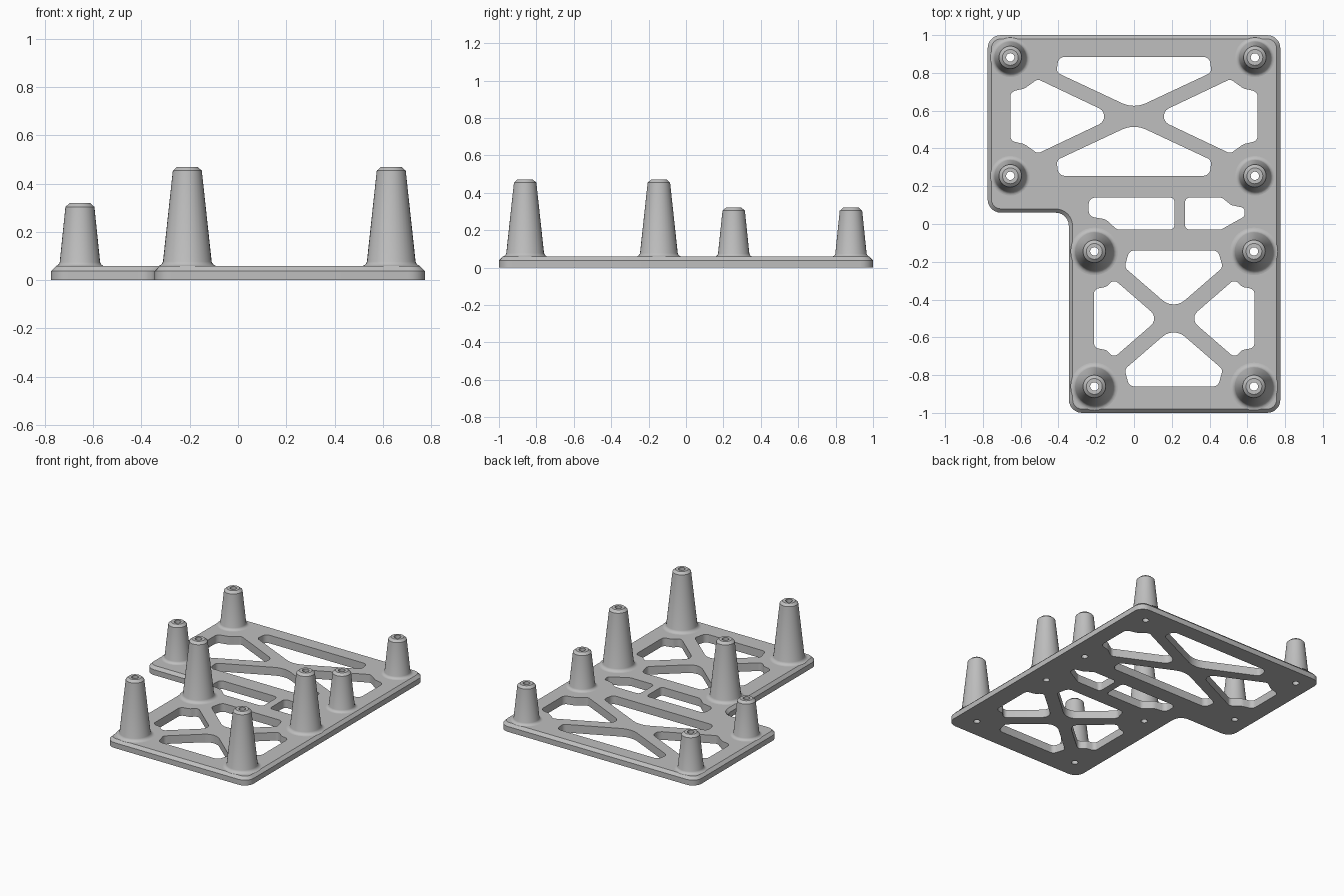
import bpy, bmesh, math
from mathutils import Vector

cube = bpy.data.objects.get("Cube")
if cube:
    bpy.data.objects.remove(cube, do_unlink=True)

TOP = 0.058      # top face of the plate
BORE = 0.022     # screw hole radius

grey = bpy.data.materials.new("plain grey")
grey.use_nodes = True
colour = (0.52, 0.52, 0.52, 1)
grey.diffuse_color = colour
grey.node_tree.nodes["Principled BSDF"].inputs["Base Color"].default_value = colour


def rounded(corners, steps=6):
    """Round each (x, y, radius) corner of a polygon with a tangent arc."""
    out = []
    for i, (x, y, r) in enumerate(corners):
        p = Vector((x, y))
        a = (Vector(corners[i - 1][:2]) - p).normalized()
        b = (Vector(corners[(i + 1) % len(corners)][:2]) - p).normalized()
        half = a.angle(b) / 2
        centre = p + (a + b).normalized() * r / math.sin(half)
        reach = r / math.tan(half)
        start = p + a * reach - centre
        end = p + b * reach - centre
        first = math.atan2(start.y, start.x)
        sweep = math.atan2(start.x * end.y - start.y * end.x, start.dot(end))
        for k in range(steps + 1):
            angle = first + sweep * k / steps
            out.append(centre + r * Vector((math.cos(angle), math.sin(angle))))
    return out


def add_layers(bm, layers):
    """Skin a closed solid through stacked (outline, z) layers."""
    rings = [[bm.verts.new((p.x, p.y, z)) for p in pts] for pts, z in layers]
    n = len(rings[0])
    for low, high in zip(rings, rings[1:]):
        for i in range(n):
            j = (i + 1) % n
            bm.faces.new((low[i], low[j], high[j], high[i]))
    bm.faces.new(rings[0][::-1])
    bm.faces.new(rings[-1])


def make_object(name, bm):
    bmesh.ops.recalc_face_normals(bm, faces=bm.faces)
    mesh = bpy.data.meshes.new(name)
    bm.to_mesh(mesh)
    bm.free()
    mesh.materials.append(grey)
    obj = bpy.data.objects.new(name, mesh)
    bpy.context.collection.objects.link(obj)
    return obj


def smooth(obj):
    bpy.ops.object.select_all(action='DESELECT')
    obj.select_set(True)
    bpy.context.view_layer.objects.active = obj
    bpy.ops.object.shade_smooth_by_angle(angle=math.radians(30))


def outline(d):
    """Stepped plate outline, inset by d."""
    r = 0.07
    return rounded([(-0.775 + d, 1 - d, r - d), (0.775 - d, 1 - d, r - d),
                    (0.775 - d, -1 + d, r - d), (-0.345 + d, -1 + d, r - d),
                    (-0.345 + d, 0.06 + d, r + d), (-0.775 + d, 0.06 + d, r - d)])


def place(shape, cx, cy, sx=1, sy=1):
    return [(cx + sx * x, cy + sy * y, r) for x, y, r in shape]


# Cut-outs around the two crossed braces, relative to each crossing
wide_end = [(-0.40, 0.315, 0.038), (0.40, 0.315, 0.038),
            (0.41, 0.232, 0.03), (0, 0.04, 0.15), (-0.41, 0.232, 0.03)]
wide_side = [(-0.095, 0, 0.047), (-0.51, 0.197, 0.03), (-0.58, 0.147, 0.06),
             (-0.655, 0.13, 0.035), (-0.655, -0.13, 0.035),
             (-0.58, -0.147, 0.06), (-0.51, -0.197, 0.03)]
narrow_end = [(-0.235, 0.36, 0.035), (0.235, 0.36, 0.035),
              (0.26, 0.27, 0.03), (0, 0.045, 0.09), (-0.26, 0.27, 0.03)]
narrow_side = [(-0.08, 0, 0.05), (-0.32, 0.208, 0.03), (-0.36, 0.167, 0.04),
               (-0.425, 0.155, 0.03), (-0.425, -0.155, 0.03),
               (-0.36, -0.167, 0.04), (-0.32, -0.208, 0.03)]
cutouts = []
for s in (1, -1):
    cutouts += [place(wide_end, 0, 0.57, sy=s), place(wide_side, 0, 0.57, sx=s),
                place(narrow_end, 0.21, -0.5, sy=s),
                place(narrow_side, 0.213, -0.5, sx=s)]

# Two slots between the crossed areas
cutouts.append([(-0.24, 0.14, 0.035), (0.215, 0.14, 0.025), (0.215, -0.03, 0.025),
                (-0.09, -0.03, 0.04), (-0.15, 0.025, 0.06), (-0.24, 0.04, 0.035)])
cutouts.append([(0.27, 0.14, 0.025), (0.465, 0.14, 0.04), (0.515, 0.1, 0.04),
                (0.585, 0.085, 0.02), (0.585, 0.04, 0.02), (0.46, -0.03, 0.04),
                (0.27, -0.03, 0.025)])

# Standoff positions
short_spots = [(x, y) for x in (-0.655, 0.64) for y in (0.882, 0.255)]
tall_spots = [(x, y) for x in (-0.21, 0.635) for y in (-0.145, -0.86)]

# Plate with chamfered upper rim
bm = bmesh.new()
add_layers(bm, [(outline(0), 0), (outline(0), 0.038), (outline(0.02), TOP)])
plate = make_object("base_plate", bm)

# Cutter holding every cut-out and screw hole
bm = bmesh.new()
for shape in cutouts:
    pts = rounded(shape)
    add_layers(bm, [(pts, -0.1), (pts, 0.2)])
for x, y in short_spots + tall_spots:
    pts = [Vector((x + BORE * math.cos(k * math.tau / 32),
                   y + BORE * math.sin(k * math.tau / 32))) for k in range(32)]
    add_layers(bm, [(pts, -0.1), (pts, 0.2)])
cutter = make_object("plate_cutter", bm)
cutter.hide_render = True

cut = plate.modifiers.new("cutouts", 'BOOLEAN')
cut.operation = 'DIFFERENCE'
cut.solver = 'EXACT'
cut.object = cutter
bpy.context.view_layer.update()
graph = bpy.context.evaluated_depsgraph_get()
cut_mesh = bpy.data.meshes.new_from_object(plate.evaluated_get(graph))
plate.modifiers.clear()
plate.data = cut_mesh
bpy.data.objects.remove(cutter, do_unlink=True)
smooth(plate)


# Tapered hollow standoff with a filleted foot
def standoff(name, spot, height, base, fillet):
    arc = [(base + fillet * (1 - math.sin(a)), TOP + fillet * (1 - math.cos(a)))
           for a in (k * math.pi / 12 for k in range(6))]
    profile = arc + [(0.06, height - 0.016), (0.042, height),
                     (BORE, height), (BORE, TOP)]
    bm = bmesh.new()
    verts = [bm.verts.new((r, 0, z)) for r, z in profile]
    edges = [bm.edges.new(pair) for pair in zip(verts, verts[1:])]
    bmesh.ops.spin(bm, geom=verts + edges, cent=(0, 0, 0), axis=(0, 0, 1),
                   angle=math.tau, steps=32)
    bmesh.ops.remove_doubles(bm, verts=bm.verts, dist=0.0001)
    # Close the hidden underside so the normals face outward
    foot = [e for e in bm.edges if e.is_boundary]
    bmesh.ops.bridge_loops(bm, edges=foot)
    obj = make_object(name, bm)
    obj.location = (*spot, 0)
    smooth(obj)


for i, spot in enumerate(short_spots):
    standoff(f"short_standoff_{i + 1}", spot, 0.32, 0.083, 0.022)
for i, spot in enumerate(tall_spots):
    standoff(f"tall_standoff_{i + 1}", spot, 0.47, 0.1, 0.026)
